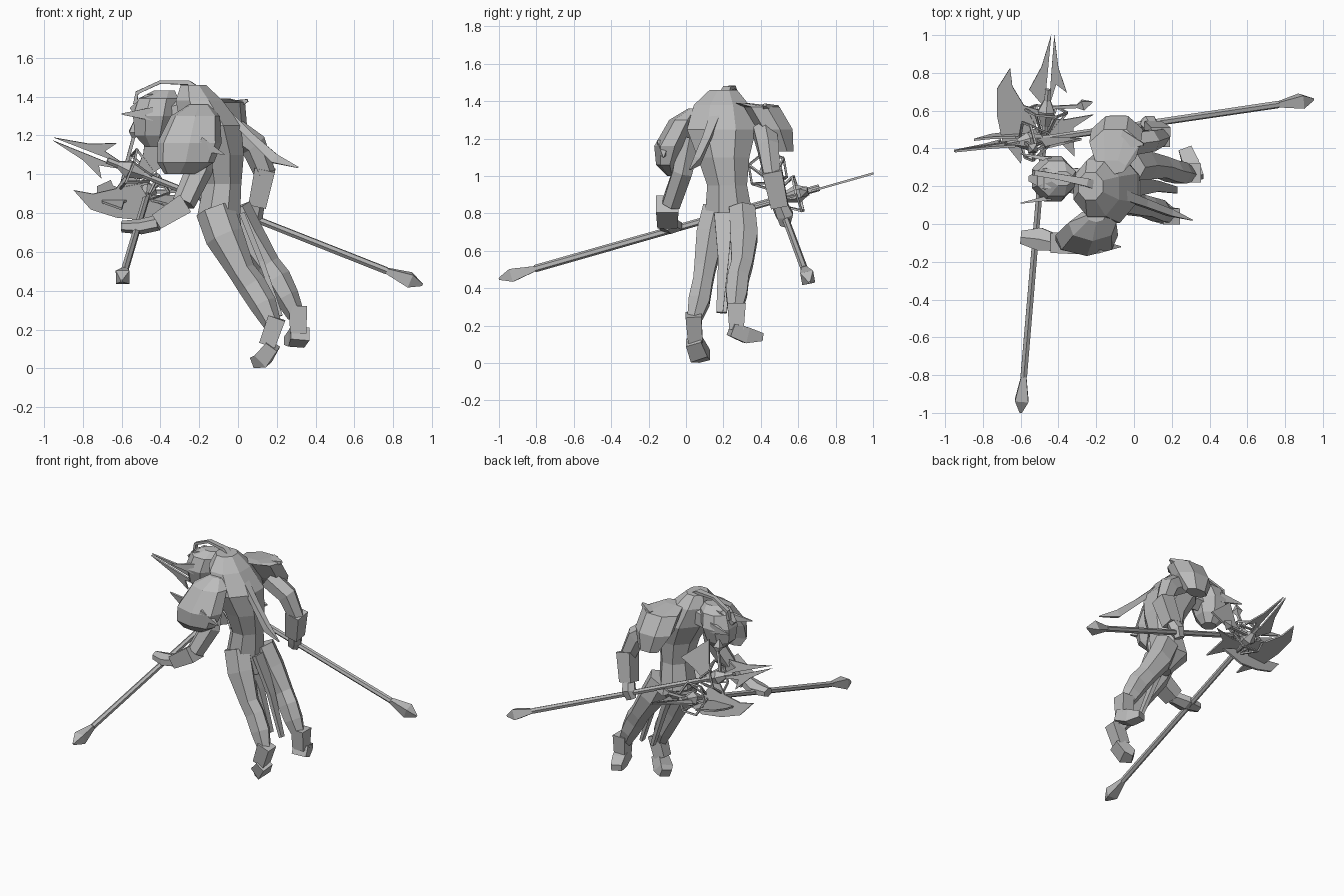
import bpy, bmesh, math
from mathutils import Vector as V

if "Cube" in bpy.data.objects:
    bpy.data.objects.remove(bpy.data.objects["Cube"], do_unlink=True)

grey = bpy.data.materials.new("plain grey")
grey.use_nodes = True
grey.diffuse_color = (0.5, 0.5, 0.5, 1)
grey.node_tree.nodes["Principled BSDF"].inputs["Base Color"].default_value = (0.5, 0.5, 0.5, 1)


def finish(name, bm):
    bmesh.ops.recalc_face_normals(bm, faces=bm.faces)
    mesh = bpy.data.meshes.new(name)
    bm.to_mesh(mesh)
    bm.free()
    mesh.materials.append(grey)
    ob = bpy.data.objects.new(name, mesh)
    bpy.context.collection.objects.link(ob)
    return ob


def loft(name, sections, sides=6, ref=(0, 1, 0), level=False):
    """Skin rings (centre, radius along ref, radius across) along a path."""
    bm = bmesh.new()
    pts = [V(s[0]) for s in sections]
    rings = []
    for i, (c, ra, rb) in enumerate(sections):
        d = pts[min(i + 1, len(pts) - 1)] - pts[max(i - 1, 0)]
        d = V((0, 0, 1)) if level else d.normalized()
        a = (V(ref) - d * d.dot(V(ref))).normalized()
        b = d.cross(a)
        rings.append([bm.verts.new(pts[i] + a * ra * math.cos(t) + b * rb * math.sin(t))
                      for t in [math.tau * (k + 0.5) / sides for k in range(sides)]])
    for r, q in zip(rings, rings[1:]):
        for k in range(sides):
            n = (k + 1) % sides
            bm.faces.new((r[k], r[n], q[n], q[k]))
    bm.faces.new(rings[0])
    bm.faces.new(rings[-1])
    return finish(name, bm)


def plate(name, outline, place, normal, thick=0.012):
    """Flat blade with a ridge: outline fanned to a raised centre on both sides."""
    bm = bmesh.new()
    rim = [bm.verts.new(place(s, w)) for s, w in outline]
    f = bm.faces.new(rim)
    tri = bmesh.ops.triangulate(bm, faces=[f])["faces"]
    ext = bmesh.ops.extrude_face_region(bm, geom=tri)["geom"]
    for v in ext:
        if isinstance(v, bmesh.types.BMVert):
            v.co += normal * thick
    return finish(name, bm)


# torso
loft("torso", [((-.04, .22, .66), .07, .07), ((-.1, .23, .78), .14, .12), ((-.08, .22, .95), .115, .105),
               ((-.09, .2, 1.1), .15, .13), ((-.14, .19, 1.25), .2, .17), ((-.2, .19, 1.38), .16, .13),
               ((-.23, .2, 1.46), .08, .07)], 8, level=True)

# neck, head, brow and ear spikes
loft("neck", [((-.2, .21, 1.33), .09, .1), ((-.38, .24, 1.3), .07, .08)])
loft("head", [((-.43, .24, 1.14), .05, .05), ((-.44, .24, 1.2), .1, .1), ((-.43, .24, 1.3), .13, .12),
              ((-.41, .24, 1.39), .1, .11), ((-.38, .24, 1.43), .04, .06)], 8, level=True)
for side in (-1, 1):
    loft("ear_spike", [((-.44, .24 + side * .1, 1.31), .02, .05), ((-.6, .24 + side * .13, 1.31), .004, .004)], 4)
loft("brow", [((-.34, .24, 1.4), .05, .03), ((-.47, .24, 1.39), .08, .03), ((-.55, .24, 1.33), .02, .02)], 4)

# braid arching off the head and down the back
loft("braid", [((-.53, .27, 1.36), .015, .015), ((-.52, .27, 1.42), .02, .012), ((-.4, .25, 1.475), .022, .012),
               ((-.25, .22, 1.47), .03, .015), ((-.1, .17, 1.36), .04, .025), ((.06, .11, 1.2), .03, .025),
               ((.19, .06, 1.08), .025, .035), ((.31, .02, 1.035), .004, .005)], 4)

# shoulder armour
loft("near_pauldron", [((-.2, .04, 1.36), .03, .05), ((-.22, -.01, 1.3), .08, .13),
                       ((-.25, -.08, 1.16), .09, .17), ((-.27, -.1, 1.06), .06, .15),
                       ((-.3, -.08, 1.0), .02, .08)], 7, level=True)
loft("far_pauldron", [((-.12, .3, 1.39), .04, .08), ((-.1, .41, 1.37), .1, .14),
                      ((-.09, .48, 1.25), .1, .14), ((-.08, .53, 1.13), .05, .08)], 7, level=True)
loft("near_pauldron_horn", [((-.2, -.12, 1.16), .05, .05), ((-.07, -.12, 1.1), .004, .004)], 4)
loft("far_pauldron_horn", [((-.06, .45, 1.34), .07, .05), ((.05, .42, 1.38), .01, .01)], 4)

# arms
loft("near_upper_arm", [((-.21, .02, 1.2), .07, .08), ((-.2, -.02, 1.02), .06, .07), ((-.28, -.08, .85), .055, .06)])
loft("near_forearm", [((-.27, -.1, .85), .085, .075), ((-.42, -.1, .755), .075, .06)], 4)
loft("near_hand", [((-.41, -.1, .75), .05, .04), ((-.5, -.08, .73), .07, .04), ((-.6, -.07, .73), .04, .03)], 6)
loft("far_upper_arm", [((-.05, .42, 1.24), .07, .07), ((.08, .44, 1.15), .065, .07), ((.14, .46, 1.0), .05, .055)])
loft("far_forearm", [((.14, .46, 1.03), .075, .075), ((.1, .5, .84), .065, .065)], 4)
loft("far_hand", [((.1, .5, .86), .04, .04), ((.08, .53, .79), .05, .05), ((.06, .53, .74), .03, .04)])

# legs, feet and hanging cloth
loft("near_leg", [((-.12, .16, .82), .08, .1), ((-.07, .13, .68), .085, .1), ((.02, .1, .5), .065, .07),
                  ((.07, .09, .43), .06, .075), ((.13, .07, .33), .065, .07), ((.18, .04, .22), .04, .045)])
loft("near_boot", [((.2, .04, .26), .06, .065), ((.15, .05, .12), .055, .06)], 4)
loft("near_foot", [((.18, .04, .12), .06, .05), ((.13, .07, .05), .07, .06), ((.09, .1, .035), .05, .04)], 4)
loft("far_leg", [((-.02, .3, .82), .08, .09), ((.05, .31, .68), .085, .09), ((.15, .3, .53), .065, .07),
                 ((.2, .28, .46), .065, .075), ((.25, .27, .37), .065, .065), ((.3, .26, .27), .04, .045)])
loft("far_boot", [((.31, .27, .32), .07, .065), ((.31, .27, .18), .055, .06)], 4)
loft("far_foot", [((.32, .24, .18), .07, .05), ((.3, .32, .15), .06, .06), ((.27, .4, .14), .05, .03)],
     4, ref=(1, 0, 0))
for y, x in ((.2, .02), (.22, -.08)):
    loft("hanging_cloth", [((x, y, .8), .07, .02), ((x + .1, y, .55), .04, .02), ((x + .2, y - .02, .27), .025, .015)], 4)


# a polearm built from its butt, its tip and the direction of its axe blade
def polearm(label, butt, tip, blade_dir):
    butt, tip = V(butt), V(tip)
    back = (butt - tip).normalized()
    length = (butt - tip).length
    side = V(blade_dir)
    side = (side - back * side.dot(back)).normalized()
    normal = back.cross(side)

    def place(s, w, h=0):
        return tip + back * s + side * w + normal * h

    def rod(part, pts, radii, sides=4):
        loft(label + part, [(place(*p), r, r) for p, r in zip(pts, radii)], sides, ref=side + normal * .01)

    rod("_shaft", [(.3, 0), (length - .2, 0)], (.018, .02), 6)
    rod("_butt", [(length - .2, 0), (length - .07, 0), (length, 0)], (.02, .05, .008))
    for m in (-1, 1):
        plate(label + "_prong", [(0, m * .008), (.18, m * .045), (.31, m * .1), (.27, m * .04), (.4, m * .012), (.25, m * .01)],
              place, normal)
    plate(label + "_axe_blade", [(.2, .21), (.32, .27), (.46, .26), (.6, .22), (.72, .11), (.58, .11), (.47, .03),
                                 (.42, .03), (.4, .12), (.3, .19)], place, normal)
    plate(label + "_rear_fin", [(.42, -.25), (.5, -.15), (.66, -.17), (.58, -.08), (.54, -.02), (.46, -.02), (.46, -.1)],
          place, normal)
    # rear spike and collar
    rod("_rear_spike", [(.4, -.01), (.38, -.16), (.37, -.19), (.35, -.24)], (.012, .012, .035, .004))
    rod("_collar", [(.36, 0), (.42, 0), (.5, 0)], (.02, .05, .025), 6)
    # open six-sided cage
    ring = [(.11 * math.cos(k * math.tau / 6), .11 * math.sin(k * math.tau / 6)) for k in range(6)]
    for k, (w, h) in enumerate(ring):
        w2, h2 = ring[(k + 1) % 6]
        rod("_cage_bar", [(.42, w, h), (.42, w2, h2)], (.008, .008))
        rod("_cage_strut", [(.42, w, h), (.54, w * .3, h * .3)], (.008, .008))


polearm("first_polearm", (-.6, -1, .45), (-.43, 1, 1.02), (-1, 0, 0))
polearm("second_polearm", (.95, .66, .43), (-.95, .38, 1.18), (0, .2, -1))
